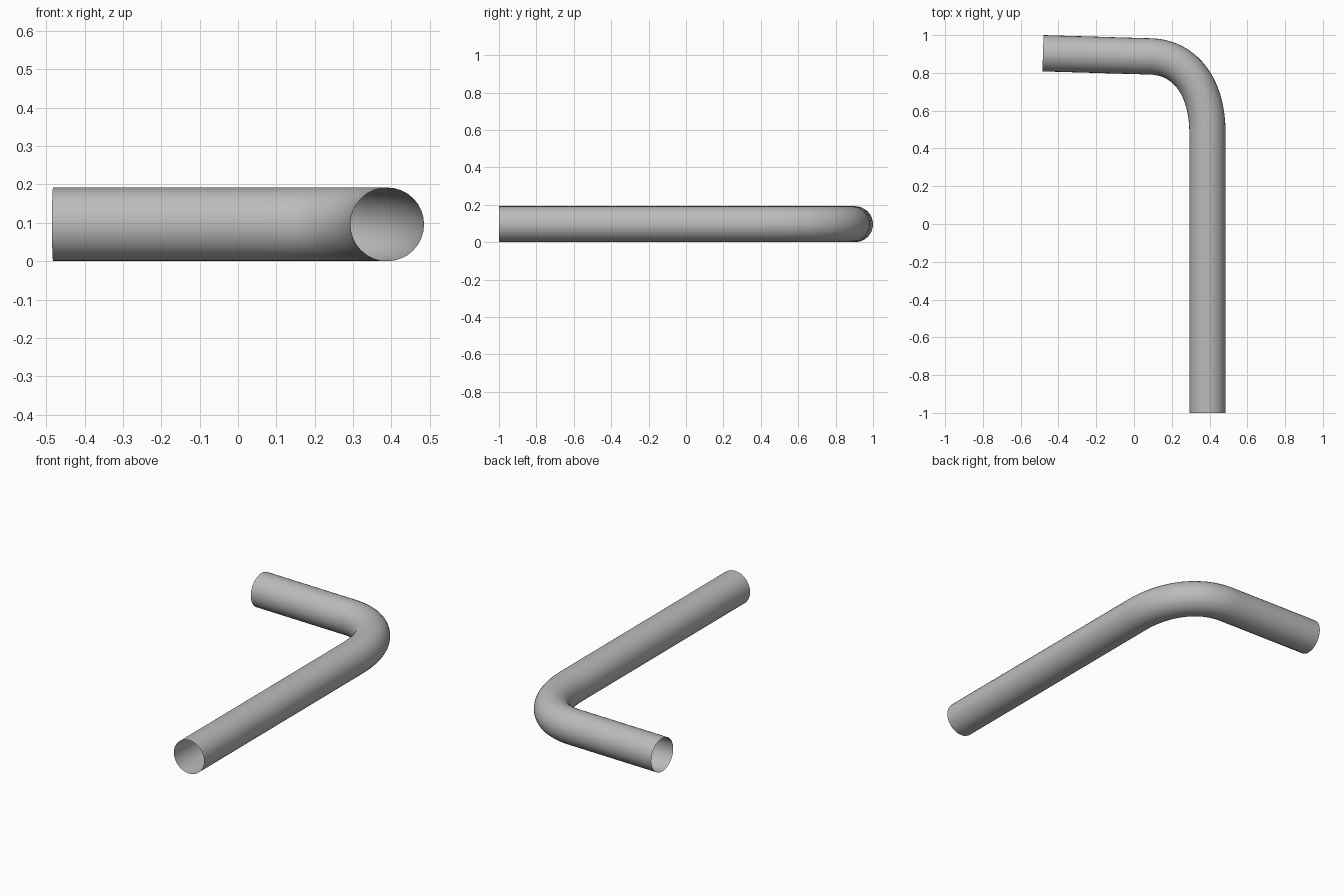
import bpy
from mathutils import Vector

cube = bpy.data.objects.get("Cube")
if cube:
    bpy.data.objects.remove(cube, do_unlink=True)

RADIUS = 0.096

# Plain grey metal
grey = bpy.data.materials.new("grey_metal")
grey.use_nodes = True
colour = (0.5, 0.5, 0.5, 1)
grey.diffuse_color = colour
grey.node_tree.nodes["Principled BSDF"].inputs["Base Color"].default_value = colour

# Centre line: long straight run, soft elbow, short straight run
front_end = Vector((0.389, -1, RADIUS))
bend_start = Vector((0.389, 0.48, RADIUS))
bend_end = Vector((0.09, 0.887, RADIUS))
side_end = Vector((-0.482, 0.904, RADIUS))
long_dir = (bend_start - front_end).normalized()
short_dir = (side_end - bend_end).normalized()

# Each point: position, handle before, handle after
path = [
    (front_end, front_end - long_dir * 0.2, front_end.lerp(bend_start, 1 / 3)),
    (bend_start, front_end.lerp(bend_start, 2 / 3), bend_start + long_dir * 0.26),
    (bend_end, bend_end - short_dir * 0.17, bend_end.lerp(side_end, 1 / 3)),
    (side_end, bend_end.lerp(side_end, 2 / 3), side_end + short_dir * 0.2),
]

curve = bpy.data.curves.new("bent_pipe", "CURVE")
curve.dimensions = "3D"
curve.resolution_u = 24
curve.bevel_depth = RADIUS
curve.bevel_resolution = 14
curve.use_fill_caps = False
spline = curve.splines.new("BEZIER")
spline.bezier_points.add(len(path) - 1)
for point, (position, before, after) in zip(spline.bezier_points, path):
    point.handle_left_type = point.handle_right_type = "FREE"
    point.co, point.handle_left, point.handle_right = position, before, after

# Open-ended tube swept along the centre line
pipe = bpy.data.objects.new("bent_pipe", curve)
bpy.context.collection.objects.link(pipe)
curve.materials.append(grey)
bpy.ops.object.select_all(action="DESELECT")
pipe.select_set(True)
bpy.context.view_layer.objects.active = pipe
bpy.ops.object.convert(target="MESH")
bpy.ops.object.shade_smooth_by_angle()
